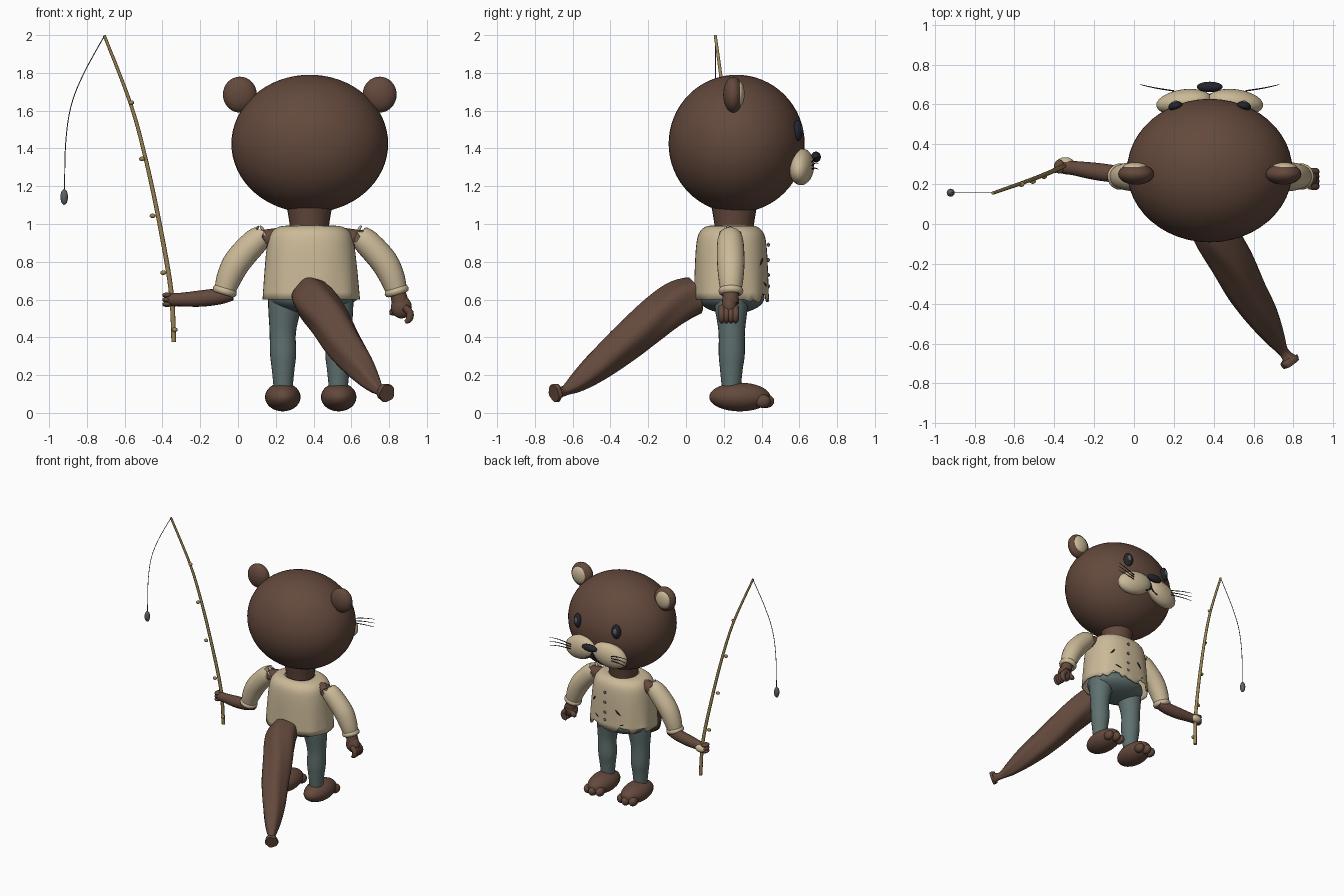
import bpy, bmesh, math, random
from mathutils import Vector

random.seed(4)
CX, CY = 0.385, 0.24          # body axis


def mat(name, rgb):
    m = bpy.data.materials.new(name)
    m.diffuse_color = (*rgb, 1)
    return m


FUR = mat("brown fur", (0.125, 0.066, 0.045))
CREAM = mat("cream cloth", (0.60, 0.49, 0.315))
PANTS = mat("slate trousers", (0.115, 0.165, 0.16))
WOOD = mat("bamboo", (0.34, 0.24, 0.09))
DARK = mat("near black", (0.018, 0.018, 0.028))
GREY = mat("lead grey", (0.11, 0.12, 0.13))


def finish(name, bm, material, angle=50):
    bmesh.ops.recalc_face_normals(bm, faces=bm.faces)
    me = bpy.data.meshes.new(name)
    bm.to_mesh(me)
    bm.free()
    me.materials.append(material)
    ob = bpy.data.objects.new(name, me)
    bpy.context.collection.objects.link(ob)
    bpy.ops.object.select_all(action='DESELECT')
    ob.select_set(True)
    bpy.context.view_layer.objects.active = ob
    bpy.ops.object.shade_smooth_by_angle(angle=math.radians(angle))
    return ob


def ball(name, c, r, material, seg=24, rot=(0, 0, 0)):
    bm = bmesh.new()
    bmesh.ops.create_uvsphere(bm, u_segments=seg, v_segments=seg * 2 // 3, radius=1)
    ob = finish(name, bm, material)
    ob.location, ob.scale = c, r
    ob.rotation_euler = [math.radians(a) for a in rot]
    return ob


def skin(bm, rings, caps=(True, True)):
    vs = [[bm.verts.new(p) for p in ring] for ring in rings]
    n = len(vs[0])
    for a, b in zip(vs, vs[1:]):
        for i in range(n):
            bm.faces.new((a[i], a[(i + 1) % n], b[(i + 1) % n], b[i]))
    if caps[0]:
        bm.faces.new(vs[0])
    if caps[1]:
        bm.faces.new(vs[-1])
    return vs


def spline(keys, steps):
    # Catmull-Rom through tuples of any length
    out, k = [], [keys[0]] + list(keys) + [keys[-1]]
    for a, b, c, d in zip(k, k[1:], k[2:], k[3:]):
        for s in range(steps):
            t = s / steps
            out.append([0.5 * (2 * q + (r - p) * t + (2 * p - 5 * q + 4 * r - s2) * t * t
                               + (3 * q - p - 3 * r + s2) * t ** 3)
                        for p, q, r, s2 in zip(a, b, c, d)])
    out.append(list(keys[-1]))
    return out


def tube(name, keys, material, sides=16, steps=5, lobes=0, depth=0, twist=0, fray=0):
    # keys are (x, y, z, radius)
    path = spline(keys, steps)
    rings = []
    for i, p in enumerate(path):
        a, b = path[max(i - 1, 0)], path[min(i + 1, len(path) - 1)]
        t = (Vector(b[:3]) - Vector(a[:3])).normalized()
        u = t.cross(Vector((0, 1, 0.01))).normalized()
        v = t.cross(u)
        ring = []
        for j in range(sides):
            w = math.tau * j / sides
            r = p[3] * (1 + depth * math.cos(lobes * w + twist * i / len(path)))
            q = Vector(p[:3]) + u * r * math.cos(w) + v * r * math.sin(w)
            if fray and i == 0:
                q -= t * random.uniform(-fray, fray)
            ring.append(q)
        rings.append(ring)
    bm = bmesh.new()
    skin(bm, rings)
    return finish(name, bm, material)


# head and face
ball("head", (0.38, 0.268, 1.425), (0.415, 0.36, 0.365), FUR, 48)
tube("neck", [(0.378, 0.255, 0.94, 0.10), (0.378, 0.255, 1.0, 0.105), (0.378, 0.255, 1.12, 0.125)], FUR, 24)
for s, side in ((-1, "left"), (1, "right")):
    ball(side + "_ear", (0.38 + s * 0.37, 0.25, 1.685), (0.09, 0.053, 0.095), FUR)
    ball(side + "_inner_ear", (0.38 + s * 0.375, 0.282, 1.688), (0.062, 0.028, 0.068), CREAM)
    ball(side + "_cheek", (0.38 + s * 0.13, 0.612, 1.302), (0.142, 0.064, 0.093), CREAM, rot=(0, s * 14, -s * 8))
    ball(side + "_eye", (0.38 + s * 0.172, 0.592, 1.495), (0.036, 0.024, 0.056), DARK, rot=(0, 0, -s * 15))
    ball(side + "_eye_shine", (0.38 + s * 0.174, 0.607, 1.50), (0.018, 0.012, 0.028), GREY, 12, (0, 0, -s * 15))
    for k in (-1, 0, 1):
        z = 1.31 + k * 0.018
        tube(side + "_whisker", [(0.38 + s * 0.18, 0.668, z, 0.0035),
                                 (0.38 + s * 0.27, 0.682, z + 0.012 + k * 0.008, 0.003),
                                 (0.38 + s * 0.35, 0.70, z + 0.012 + k * 0.014, 0.0015)], DARK, 5, 3)
    tube(side + "_mouth", [(0.38, 0.645, 1.33, 0.005), (0.38 + s * 0.012, 0.652, 1.275, 0.005),
                           (0.38 + s * 0.055, 0.657, 1.248, 0.004)], DARK, 6, 3)
ball("nose", (0.38, 0.688, 1.355), (0.065, 0.026, 0.028), DARK)

# shirt: open loft with a torn front hem
N = 64
bm = bmesh.new()
rings = []
for z, rx, ry in spline([(0.60, 0.258, 0.198), (0.75, 0.246, 0.194), (0.88, 0.232, 0.187),
                         (0.95, 0.213, 0.172), (0.985, 0.17, 0.138), (0.992, 0.11, 0.10)], 3):
    ring = []
    for j in range(N):
        a = math.tau * j / N
        c, s = math.cos(a), math.sin(a)
        f = 1 + 0.012 * math.cos(9 * a) * max(0, (0.85 - z) / 0.25)
        e = 0.86
        torn = random.uniform(-0.02, 0.04) if z < 0.601 and s > 0.3 else 0
        ring.append((CX + f * rx * math.copysign(abs(c) ** e, c),
                     CY + f * ry * math.copysign(abs(s) ** e, s), z + torn))
    rings.append(ring)
skin(bm, rings, (False, False))
shirt = finish("shirt", bm, CREAM)
mod = shirt.modifiers.new("cloth", 'SOLIDIFY')
mod.thickness, mod.offset = 0.01, -1

# buttons and tears on the shirt front
for z in (0.89, 0.81, 0.73, 0.67):
    ball("button", (0.42, 0.436, z), (0.011, 0.008, 0.011), GREY, 12)
for x, z, dx, dz in ((0.27, 0.66, 0.03, -0.01), (0.31, 0.75, 0.02, 0.02),
                     (0.50, 0.68, 0.03, 0.015), (0.54, 0.80, 0.015, -0.02)):
    y = [CY + 0.195 * math.sqrt(1 - ((q - CX) / 0.25) ** 2.3) if q > CX else
         CY + 0.195 * math.sqrt(1 - ((CX - q) / 0.25) ** 2.3) for q in (x - dx, x, x + dx)]
    tube("shirt_tear", [(x - dx, y[0], z - dz, 0.002), (x, y[1], z, 0.007),
                        (x + dx, y[2], z + dz, 0.002)], DARK, 6, 3)

# sleeves, cuffs, trousers and feet, mirrored about the body axis
for s, side in ((-1, "left"), (1, "right")):
    X = lambda d: CX + s * d
    tube(side + "_sleeve", [(X(0.255), 0.235, 0.935, 0.06), (X(0.30), 0.235, 0.90, 0.07),
                            (X(0.385), 0.237, 0.805, 0.073), (X(0.43), 0.238, 0.72, 0.067),
                            (X(0.455), 0.238, 0.645, 0.056)], CREAM, 24, fray=0.022)
    tube(side + "_shoulder", [(X(0.17), 0.24, 0.93, 0.05), (X(0.28), 0.236, 0.915, 0.05)], FUR, 14)
    bm = bmesh.new()
    axis = Vector((s * 0.3, 0, -1)).normalized()
    u, v = Vector((1, 0, s * 0.3)).normalized(), Vector((0, 1, 0))
    cuff = []
    for i in range(25):
        w = math.tau * i / 24
        d = u * math.cos(w) + v * math.sin(w)
        c = Vector((X(0.455), 0.238, 0.645)) + d * 0.05
        cuff.append([c + d * 0.016 * math.cos(q) + axis * 0.02 * math.sin(q)
                     for q in (math.tau * k / 8 for k in range(8))])
    skin(bm, cuff, (False, False))
    bmesh.ops.remove_doubles(bm, verts=bm.verts, dist=1e-5)
    finish(side + "_cuff", bm, CREAM)
    for k in range(4):
        ball(side + "_shoulder_fray", (X(0.245 + 0.012 * (k % 2)), 0.20 + 0.025 * k, 0.975 - 0.03 * abs(k - 1)),
             (0.008, 0.012, 0.022), CREAM, 8, (20 * k, s * 35, 0))

    tube(side + "_trouser_leg", [(X(0.125), 0.24, 0.66, 0.10), (X(0.138), 0.24, 0.56, 0.088),
                                 (X(0.148), 0.242, 0.43, 0.07), (X(0.146), 0.242, 0.31, 0.069),
                                 (X(0.146), 0.24, 0.23, 0.06), (X(0.146), 0.24, 0.13, 0.05)], PANTS, 24)
    ball(side + "_foot", (X(0.148), 0.285, 0.084), (0.094, 0.162, 0.076), FUR, 28)
    for k in (-1, 0, 1):
        ball(side + "_toe", (X(0.148 + k * 0.052), 0.425 - 0.018 * abs(k), 0.062), (0.032, 0.042, 0.036), FUR, 16)
ball("trouser_seat", (CX, CY, 0.61), (0.225, 0.175, 0.085), PANTS, 32)

# forearm gripping the rod
tube("left_forearm", [(-0.03, 0.245, 0.63, 0.035), (-0.10, 0.252, 0.617, 0.043),
                      (-0.20, 0.265, 0.605, 0.043), (-0.30, 0.28, 0.60, 0.036),
                      (-0.35, 0.285, 0.60, 0.034), (-0.38, 0.285, 0.60, 0.026)], FUR)
ball("left_palm", (-0.345, 0.305, 0.592), (0.045, 0.03, 0.03), CREAM, 16)
for k in range(3):
    ball("left_finger", (-0.375, 0.288, 0.575 + k * 0.024), (0.027, 0.036, 0.015), FUR, 14)

# hanging hand
tube("right_wrist", [(0.84, 0.238, 0.66, 0.04), (0.86, 0.235, 0.58, 0.045)], FUR)
ball("right_palm", (0.865, 0.23, 0.56), (0.055, 0.042, 0.06), FUR)
for k in range(4):
    y = 0.19 + k * 0.024
    tube("right_finger", [(0.88, y, 0.56, 0.018), (0.91, y, 0.53, 0.02),
                          (0.905, y, 0.495, 0.018), (0.885, y, 0.48, 0.009)], FUR, 10, 3)
tube("right_thumb", [(0.85, 0.25, 0.56, 0.018), (0.82, 0.258, 0.535, 0.02), (0.802, 0.26, 0.53, 0.01)], FUR, 10, 3)

# twisted tail with flared tip
tube("tail", [(0.385, 0.05, 0.622, 0.10), (0.41, -0.04, 0.585, 0.112), (0.48, -0.17, 0.495, 0.108),
              (0.555, -0.32, 0.372, 0.098), (0.64, -0.46, 0.255, 0.08), (0.705, -0.57, 0.165, 0.052),
              (0.745, -0.635, 0.122, 0.028), (0.77, -0.668, 0.11, 0.03), (0.778, -0.682, 0.108, 0.048),
              (0.79, -0.70, 0.103, 0.046)], FUR, 32, 6, lobes=5, depth=0.05, twist=9)

# fishing rod, knots, line and weight
tube("rod", [(-0.34, 0.30, 0.375, 0.0125), (-0.355, 0.29, 0.65, 0.0125), (-0.415, 0.262, 1.0, 0.0115),
             (-0.49, 0.232, 1.35, 0.0105), (-0.57, 0.203, 1.64, 0.0095), (-0.708, 0.155, 1.998, 0.008)], WOOD, 10, 6)
for x, y, z in ((-0.335, 0.285, 0.44), (-0.395, 0.27, 0.742), (-0.452, 0.24, 1.043),
                (-0.508, 0.215, 1.345), (-0.565, 0.20, 1.643)):
    ball("rod_knot", (x, y, z), (0.016, 0.014, 0.012), WOOD, 12)
tube("line", [(-0.708, 0.157, 1.995, 0.0025), (-0.82, 0.157, 1.79, 0.0025), (-0.885, 0.157, 1.62, 0.0025),
              (-0.913, 0.157, 1.42, 0.0025), (-0.918, 0.157, 1.17, 0.0025)], GREY, 6)
ball("line_weight", (-0.92, 0.157, 1.143), (0.02, 0.02, 0.042), GREY, 16)
